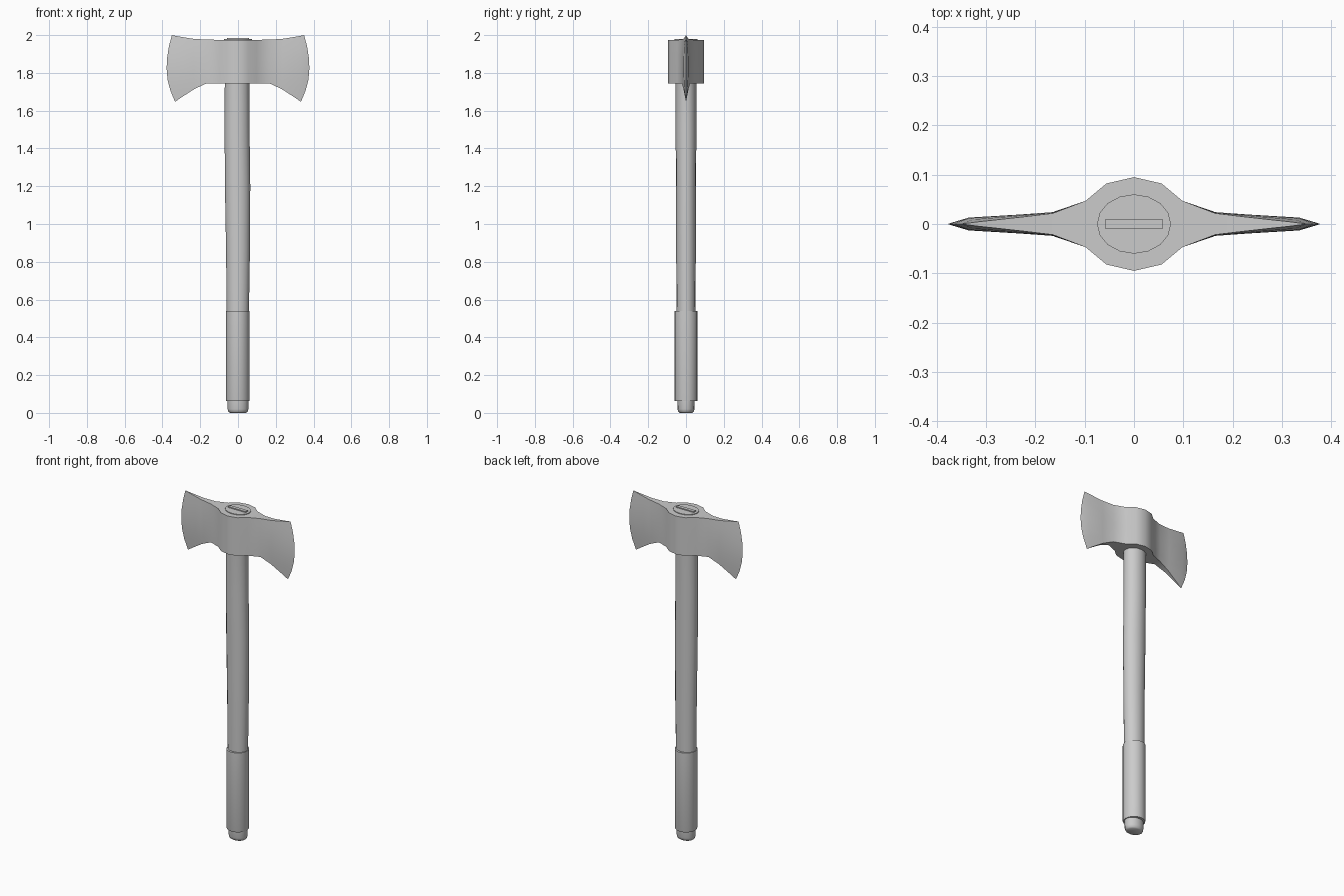
import bpy, bmesh
from math import sin, cos, pi, radians

if "Cube" in bpy.data.objects:
    bpy.data.objects.remove(bpy.data.objects["Cube"])


def finish(bm, name, angle):
    bmesh.ops.remove_doubles(bm, verts=bm.verts, dist=0.0004)
    bmesh.ops.recalc_face_normals(bm, faces=bm.faces)
    mesh = bpy.data.meshes.new(name)
    bm.to_mesh(mesh)
    bm.free()
    obj = bpy.data.objects.new(name, mesh)
    bpy.context.collection.objects.link(obj)
    bpy.ops.object.select_all(action='DESELECT')
    obj.select_set(True)
    bpy.context.view_layer.objects.active = obj
    bpy.ops.object.shade_smooth_by_angle(angle=radians(angle))
    return obj


def oval_loft(name, rings, sides=16):
    """Loft capped oval rings given as (z, centre x, x radius, y radius)."""
    bm = bmesh.new()
    loops = []
    for z, cx, rx, ry in rings:
        loops.append([bm.verts.new((cx + rx * cos(2 * pi * i / sides),
                                    ry * sin(2 * pi * i / sides), z))
                      for i in range(sides)])
    for a, b in zip(loops, loops[1:]):
        for i in range(sides):
            j = (i + 1) % sides
            bm.faces.new((a[i], a[j], b[j], b[i]))
    bm.faces.new(loops[0][::-1])
    bm.faces.new(loops[-1])
    return finish(bm, name, 40)


# Wooden handle with its rounded butt and the end showing in the eye
oval_loft("handle", [
    (0.0, 0, 0.042, 0.033), (0.006, 0, 0.051, 0.041), (0.02, 0, 0.055, 0.045),
    (0.08, 0, 0.055, 0.046), (0.54, -0.001, 0.059, 0.05),
    (0.85, 0.0, 0.063, 0.052), (1.2, -0.002, 0.067, 0.053),
    (1.5, -0.005, 0.066, 0.055), (1.76, -0.005, 0.065, 0.055),
    (1.9, 0.0, 0.072, 0.059), (1.979, 0.0, 0.075, 0.06)])

# Grip sleeve
oval_loft("grip", [
    (0.062, -0.001, 0.061, 0.06), (0.068, -0.001, 0.062, 0.062),
    (0.54, -0.001, 0.062, 0.062)])

# Double-bitted head: half stations are
# (x at mid height, x at top, x at bottom, half thickness, end thickness factor, top z, bottom z)
stations = [
    (0.0, 0.0, 0.0, 0.095, 1.0, 1.975, 1.745),
    (0.056, 0.056, 0.056, 0.082, 1.0, 1.975, 1.745),
    (0.098, 0.098, 0.098, 0.047, 1.0, 1.975, 1.745),
    (0.165, 0.165, 0.165, 0.024, 0.9, 1.976, 1.745),
    (0.235, 0.235, 0.23, 0.019, 0.7, 1.98, 1.715),
    (0.335, 0.315, 0.30, 0.013, 0.35, 1.993, 1.67),
    (0.378, 0.35, 0.333, 0.0, 1.0, 2.0, 1.647),
]
LEVELS = 6
bm = bmesh.new()
for side in (-1, 1):
    front, back = [], []
    for xm, xt, xb, y, k, zt, zb in stations:
        f, b = [], []
        for i in range(LEVELS + 1):
            t = i / LEVELS
            s = 2 * t - 1
            xe = xt if s > 0 else xb
            x = side * (xm + (xe - xm) * s * s)
            h = y * (1 + (k - 1) * s * s)
            z = zb + (zt - zb) * t
            f.append(bm.verts.new((x, -h, z)))
            b.append(bm.verts.new((x, h, z)))
        front.append(f)
        back.append(b)
    for n in range(len(stations) - 1):
        for skin in (front, back):
            for i in range(LEVELS):
                bm.faces.new((skin[n][i], skin[n + 1][i], skin[n + 1][i + 1], skin[n][i + 1]))
        for i in (0, LEVELS):
            bm.faces.new((front[n][i], front[n + 1][i], back[n + 1][i], back[n][i]))
finish(bm, "axe_head", 45)

# Wedge driven into the eye
bpy.ops.mesh.primitive_cube_add(size=1, location=(0, 0, 1.95))
wedge = bpy.context.object
wedge.name = "wedge"
wedge.scale = (0.116, 0.02, 0.07)
